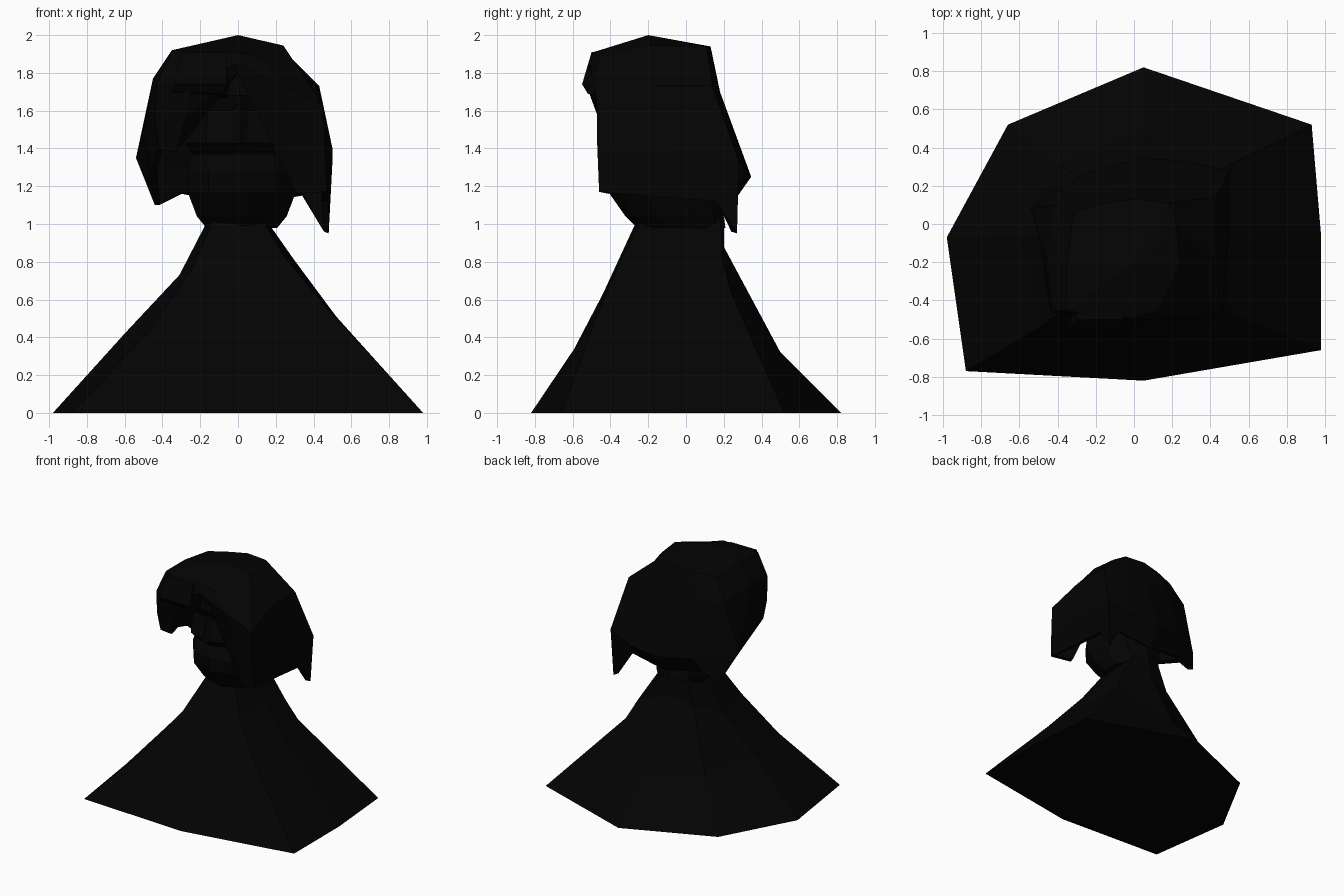
import bpy, bmesh, math

cube = bpy.data.objects.get("Cube")
if cube:
    bpy.data.objects.remove(cube, do_unlink=True)

COLOR = (0.001, 0.001, 0.001, 1.0)
mat = bpy.data.materials.new("near black")
mat.use_nodes = True
mat.diffuse_color = COLOR
mat.node_tree.nodes["Principled BSDF"].inputs["Base Color"].default_value = COLOR


def loft(name, columns, bottom=False, top=False, apex=None, thickness=0):
    """Skin a closed loop of columns, each a list of points from ring to ring."""
    bm = bmesh.new()
    cols = [[bm.verts.new(p) for p in col] for col in columns]
    n = len(cols)
    for i in range(n):
        a, b = cols[i], cols[(i + 1) % n]
        for j in range(len(a) - 1):
            bm.faces.new((a[j], b[j], b[j + 1], a[j + 1]))
    if apex:
        tip = bm.verts.new(apex)
        for i in range(n):
            bm.faces.new((tip, cols[(i + 1) % n][0], cols[i][0]))
    if bottom:
        bm.faces.new([c[0] for c in cols])
    if top:
        bm.faces.new([c[-1] for c in cols])
    bmesh.ops.recalc_face_normals(bm, faces=bm.faces)
    mesh = bpy.data.meshes.new(name)
    bm.to_mesh(mesh)
    bm.free()
    mesh.materials.append(mat)
    obj = bpy.data.objects.new(name, mesh)
    bpy.context.collection.objects.link(obj)
    if thickness:
        mod = obj.modifiers.new("thickness", "SOLIDIFY")
        mod.thickness = thickness
        mod.offset = -1
    return obj


# Cloaked shoulders: columns from the hem up to the neck, starting at the back
loft("shoulders", [
    [(0.05, 0.82, 0), (0.04, 0.50, 0.32), (0.0, 0.20, 0.88), (0.0, 0.20, 1.02)],
    [(-0.66, 0.52, 0), (-0.40, 0.32, 0.36), (-0.19, 0.17, 0.82), (-0.12, 0.16, 1.02)],
    [(-0.98, -0.07, 0), (-0.60, -0.06, 0.42), (-0.31, -0.04, 0.73), (-0.16, -0.03, 1.02)],
    [(-0.88, -0.77, 0), (-0.48, -0.53, 0.42), (-0.25, -0.37, 0.75), (-0.13, -0.23, 1.02)],
    [(0.05, -0.82, 0), (0.04, -0.68, 0.17), (0.02, -0.44, 0.63), (0.0, -0.26, 1.02)],
    [(0.98, -0.66, 0), (0.50, -0.47, 0.52), (0.25, -0.34, 0.82), (0.13, -0.23, 1.02)],
    [(0.98, -0.07, 0), (0.52, -0.05, 0.51), (0.29, -0.03, 0.82), (0.15, -0.03, 1.02)],
    [(0.93, 0.52, 0), (0.38, 0.25, 0.61), (0.30, 0.20, 0.77), (0.14, 0.18, 1.02)],
], bottom=True, top=True)

# Head: (height, centre x, half width, front y, back y) for each ring from jaw to crown
rings = [(0.98, 0.02, 0.19, -0.25, 0.20), (1.04, 0.02, 0.24, -0.31, 0.19),
         (1.17, 0.02, 0.29, -0.40, 0.17), (1.28, 0.02, 0.29, -0.41, 0.17),
         (1.37, 0.02, 0.27, -0.37, 0.18), (1.43, 0.01, 0.29, -0.43, 0.18),
         (1.60, 0.01, 0.28, -0.39, 0.15), (1.68, 0.01, 0.28, -0.43, 0.12),
         (1.82, 0.0, 0.22, -0.40, 0.08)]
head_cols = []
for k in range(10):
    a = math.tau * (k + 0.5) / 10
    head_cols.append([(cx + w * math.cos(a) * 1.04,
                       (yf + yb) / 2 + (yb - yf) / 2 * math.sin(a) * 1.04, z)
                      for z, cx, w, yf, yb in rings])
loft("head", head_cols, bottom=True, top=True)

# Nose: a short tapered wedge
loft("nose", [
    [(-0.05, -0.41, 1.42), (-0.025, -0.39, 1.64)],
    [(0.01, -0.47, 1.43), (0.01, -0.42, 1.64)],
    [(0.07, -0.41, 1.42), (0.045, -0.39, 1.64)],
    [(0.01, -0.34, 1.42), (0.01, -0.34, 1.64)],
], bottom=True, top=True)

# Swept hair: columns from the crown down, open over the face, pointed locks at the back corners
loft("hair", [
    [(0.0, 0.13, 1.94), (0.02, 0.18, 1.70), (0.04, 0.345, 1.25), (0.03, 0.24, 1.10)],
    [(0.10, 0.12, 1.94), (0.25, 0.17, 1.72), (0.28, 0.33, 1.27), (0.34, 0.22, 1.15)],
    [(0.18, 0.11, 1.94), (0.43, 0.14, 1.73), (0.50, 0.28, 1.33), (0.48, 0.27, 0.95)],
    [(0.22, 0.01, 1.94), (0.43, -0.18, 1.73), (0.50, 0.04, 1.40), (0.48, 0.16, 1.12)],
    [(0.24, -0.20, 1.945), (0.45, -0.47, 1.63), (0.46, -0.47, 1.42), (0.47, -0.46, 1.17)],
    [(0.12, -0.46, 1.88), (0.23, -0.485, 1.73), (0.26, -0.45, 1.58), (0.31, -0.41, 1.16)],
    [(0.0, -0.49, 1.91), (0.0, -0.51, 1.85), (0.0, -0.49, 1.81), (0.0, -0.43, 1.80)],
    [(-0.20, -0.49, 1.91), (-0.25, -0.53, 1.74), (-0.28, -0.46, 1.55), (-0.33, -0.40, 1.38)],
    [(-0.35, -0.45, 1.92), (-0.43, -0.46, 1.74), (-0.44, -0.44, 1.55), (-0.42, -0.42, 1.40)],
    [(-0.35, -0.20, 1.92), (-0.45, -0.20, 1.77), (-0.49, -0.10, 1.54), (-0.47, 0.0, 1.26)],
    [(-0.32, 0.06, 1.90), (-0.43, 0.10, 1.73), (-0.54, 0.08, 1.35), (-0.44, 0.20, 1.10)],
    [(-0.15, 0.11, 1.92), (-0.22, 0.16, 1.71), (-0.25, 0.27, 1.28), (-0.30, 0.20, 1.16)],
], apex=(0.0, -0.20, 2.0), thickness=0.04)

# Curled forelock over the brow
loft("forelock", [
    [(-0.35, -0.52, 1.70), (-0.34, -0.55, 1.74), (-0.30, -0.50, 1.91)],
    [(-0.08, -0.52, 1.69), (-0.06, -0.55, 1.74), (-0.06, -0.50, 1.91)],
    [(-0.06, -0.42, 1.67), (-0.04, -0.42, 1.76), (-0.06, -0.42, 1.91)],
    [(-0.33, -0.42, 1.69), (-0.33, -0.42, 1.76), (-0.30, -0.42, 1.91)],
], bottom=True, top=True)
